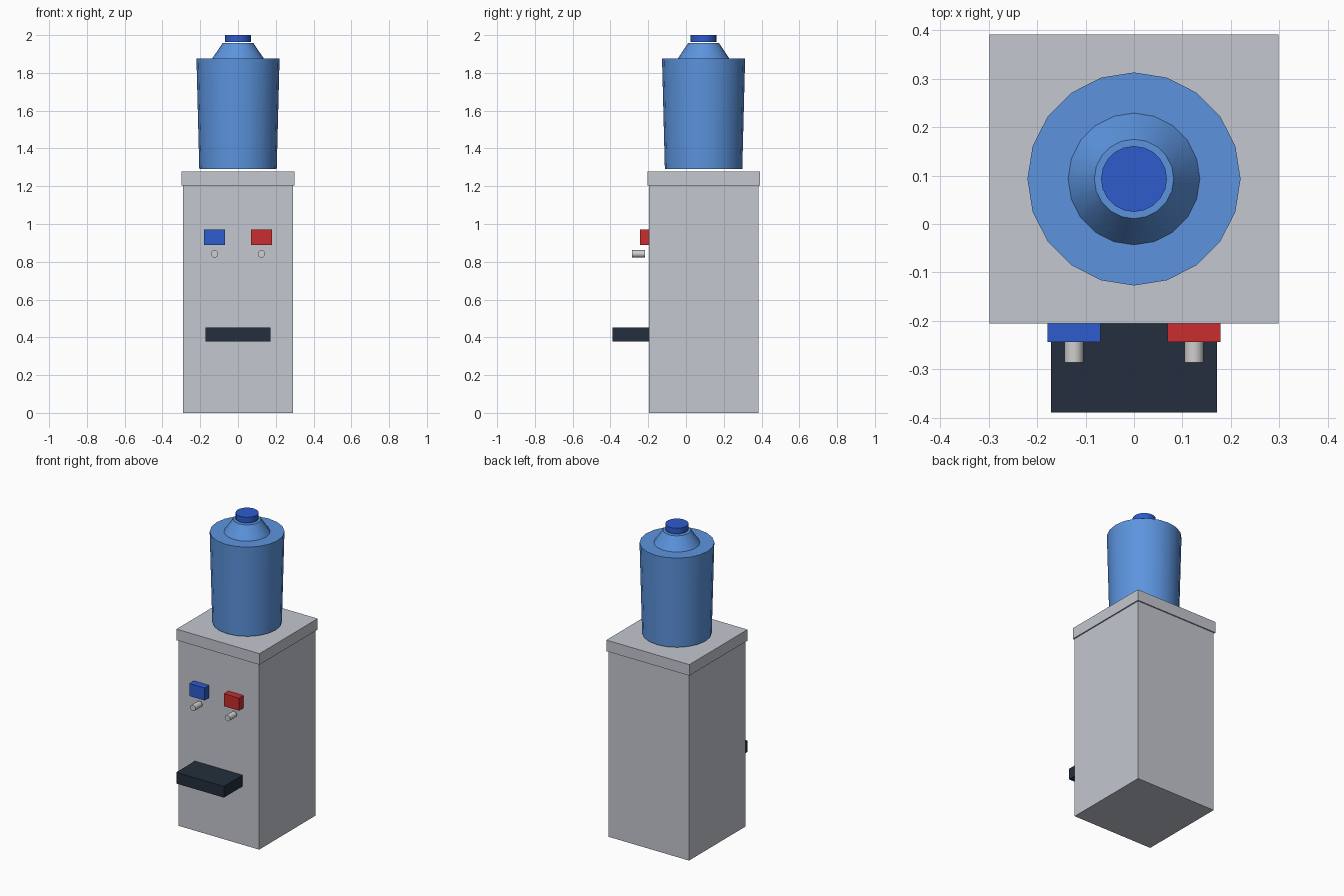
import bpy, bmesh, math
from mathutils import Matrix, Vector

if "Cube" in bpy.data.objects:
    bpy.data.objects.remove(bpy.data.objects["Cube"])


def material(name, srgb):
    m = bpy.data.materials.new(name)
    lin = [((c / 255 + 0.055) / 1.055) ** 2.4 for c in srgb]
    m.diffuse_color = (*lin, 1)
    m.use_nodes = True
    m.node_tree.nodes["Principled BSDF"].inputs["Base Color"].default_value = m.diffuse_color
    return m


GREY = material("cabinet grey", (196, 199, 207))
BLUE = material("button blue", (46, 92, 205))
RED = material("button red", (200, 45, 45))
BOTTLE = material("bottle blue", (92, 148, 222))
DARK = material("tray dark", (35, 46, 61))
METAL = material("nozzle metal", (207, 207, 207))
CY = 0.093  # depth centre of cabinet and bottle


def finish(name, bm, mat, smooth=False):
    me = bpy.data.meshes.new(name)
    bm.to_mesh(me)
    bm.free()
    me.materials.append(mat)
    ob = bpy.data.objects.new(name, me)
    bpy.context.collection.objects.link(ob)
    if smooth:
        bpy.ops.object.select_all(action='DESELECT')
        ob.select_set(True)
        bpy.context.view_layer.objects.active = ob
        bpy.ops.object.shade_smooth_by_angle(angle=math.radians(30))
    return ob


def box(name, lo, hi, mat):
    lo, hi = Vector(lo), Vector(hi)
    bm = bmesh.new()
    bmesh.ops.create_cube(bm, size=1, matrix=Matrix.Translation((lo + hi) / 2)
                          @ Matrix.Diagonal((*(hi - lo), 1)))
    return finish(name, bm, mat)


def cone(name, r1, r2, depth, centre, mat, sides=20, rot=Matrix()):
    bm = bmesh.new()
    bmesh.ops.create_cone(bm, cap_ends=True, segments=sides, radius1=r1, radius2=r2,
                          depth=depth, matrix=Matrix.Translation(centre) @ rot)
    return finish(name, bm, mat, True)


def upright(name, r1, r2, z1, z2, mat):
    return cone(name, r1, r2, z2 - z1, (0, CY, (z1 + z2) / 2), mat)


# Cabinet and lid
box("cabinet", (-0.29, CY - 0.29, 0), (0.29, CY + 0.29, 1.205), GREY)
box("lid", (-0.298, CY - 0.298, 1.205), (0.298, CY + 0.298, 1.277), GREY)

# Drip tray
box("drip_tray", (-0.171, -0.389, 0.379), (0.171, -0.19, 0.452), DARK)

# Buttons and nozzles
for side, label, mat in ((-1, "cold", BLUE), (1, "hot", RED)):
    x = side * 0.124
    box(label + "_button", (x - 0.055, -0.244, 0.89), (x + 0.055, -0.19, 0.971), mat)
    cone(label + "_nozzle", 0.0195, 0.0195, 0.069, (x, -0.251, 0.842), METAL,
         rot=Matrix.Rotation(math.pi / 2, 4, 'X'))

# Bottle, shoulder and cap
upright("bottle", 0.205, 0.22, 1.291, 1.877, BOTTLE)
upright("bottle_shoulder", 0.136, 0.082, 1.877, 1.957, BOTTLE)
upright("bottle_cap", 0.068, 0.068, 1.963, 2.0, BLUE)
